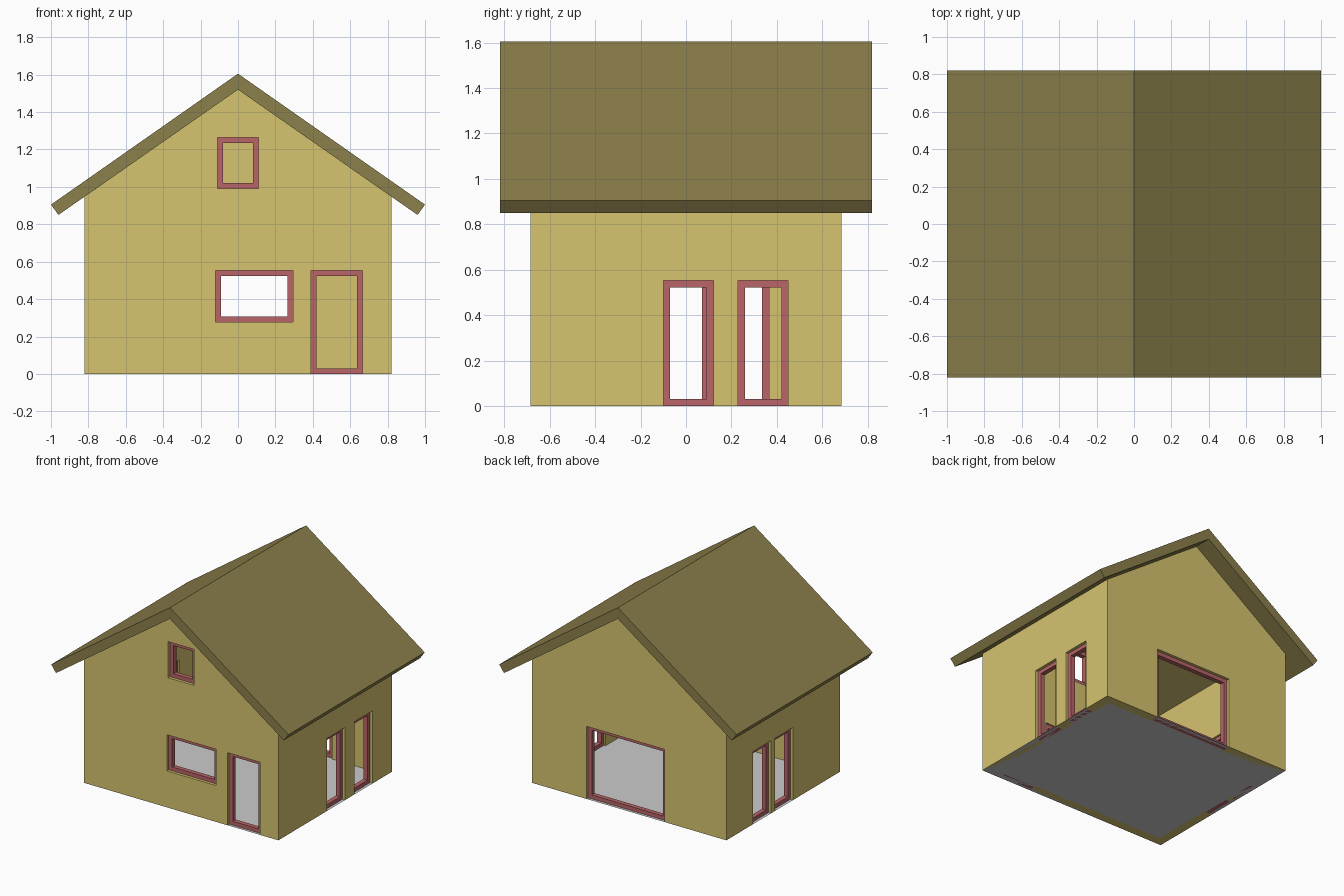
import bpy, bmesh

if "Cube" in bpy.data.objects:
    bpy.data.objects.remove(bpy.data.objects["Cube"])

HX, HY, T = 0.82, 0.685, 0.07      # half width, half depth, wall thickness
FW, REC, FD = 0.03, 0.022, 0.035   # frame width, recess, depth
APEX, SLOPE = 1.52, 0.698


def material(name, rgb):
    m = bpy.data.materials.new(name)
    m.diffuse_color = (*rgb, 1)
    m.use_nodes = True
    m.node_tree.nodes["Principled BSDF"].inputs["Base Color"].default_value = m.diffuse_color
    return m


def finish(bm, name, mat=None):
    bmesh.ops.recalc_face_normals(bm, faces=bm.faces)
    me = bpy.data.meshes.new(name)
    bm.to_mesh(me)
    bm.free()
    ob = bpy.data.objects.new(name, me)
    bpy.context.collection.objects.link(ob)
    if mat:
        me.materials.append(mat)
    return ob


def add_box(bm, p, q):
    vs = bmesh.ops.create_cube(bm, size=1)["verts"]
    for v in vs:
        v.co = [(a + b) / 2 + c * abs(b - a) for a, b, c in zip(p, q, v.co)]


def extrude_xz(name, profile, half_y, mat):
    bm = bmesh.new()
    face = bm.faces.new([bm.verts.new((x, -half_y, z)) for x, z in profile])
    ext = bmesh.ops.extrude_face_region(bm, geom=[face])["geom"]
    bmesh.ops.translate(bm, vec=(0, 2 * half_y, 0),
                        verts=[g for g in ext if isinstance(g, bmesh.types.BMVert)])
    return finish(bm, name, mat)


def cut(target, cutter):
    mod = target.modifiers.new("cut", "BOOLEAN")
    mod.operation, mod.solver, mod.object = "DIFFERENCE", "EXACT", cutter
    bpy.context.view_layer.objects.active = target
    bpy.ops.object.modifier_apply(modifier=mod.name)
    bpy.data.objects.remove(cutter)


wall_mat = material("wall_yellow", (0.67, 0.55, 0.16))
roof_mat = material("roof_olive", (0.26, 0.215, 0.07))
frame_mat = material("frame_red", (0.48, 0.13, 0.14))

# Position along a wall and depth inward -> world x, y
PLACE = {
    "front": lambda a, d: (a, -HY + d),
    "back": lambda a, d: (a, HY - d),
    "right": lambda a, d: (HX - d, a),
    "left": lambda a, d: (-HX + d, a),
}

# Openings: name, wall, start, end, bottom, top
OPENINGS = [
    ("front_window_frame", "front", -0.12, 0.295, 0.277, 0.553),
    ("front_door_frame", "front", 0.39, 0.665, 0, 0.553),
    ("attic_window_frame", "front", -0.11, 0.11, 0.99, 1.265),
    ("back_opening_frame", "back", -0.30, 0.36, 0, 0.553),
    ("right_door_frame_a", "right", -0.10, 0.12, 0, 0.553),
    ("right_door_frame_b", "right", 0.23, 0.45, 0, 0.553),
    ("left_door_frame_a", "left", -0.12, 0.10, 0, 0.553),
    ("left_door_frame_b", "left", 0.145, 0.365, 0, 0.553),
]

# Gabled wall shell, open to the roof
eave = APEX - HX * SLOPE
walls = extrude_xz("walls", [(-HX, 0), (HX, 0), (HX, eave), (0, APEX), (-HX, eave)],
                   HY, wall_mat)
bm = bmesh.new()
add_box(bm, (-HX + T, -HY + T, -1), (HX - T, HY - T, 3))
cut(walls, finish(bm, "room_cutter"))

# Door and window holes
bm = bmesh.new()
for _, side, a0, a1, z0, z1 in OPENINGS:
    p, q = PLACE[side](a0, -0.02), PLACE[side](a1, T + 0.02)
    add_box(bm, (*p, z0 if z0 else -0.05), (*q, z1))
cut(walls, finish(bm, "opening_cutter"))


# Rectangular frame ring set into an opening
def frame(name, side, a0, a1, z0, z1):
    bm = bmesh.new()
    loops = []
    for d in (REC, REC + FD):
        for w in (0, FW):
            loops.append([bm.verts.new((*PLACE[side](a, d), z)) for a, z in
                          ((a0 + w, z0 + w), (a1 - w, z0 + w),
                           (a1 - w, z1 - w), (a0 + w, z1 - w))])
    outer, inner, outer_back, inner_back = loops
    for l, m in ((outer, inner), (inner, inner_back),
                 (inner_back, outer_back), (outer_back, outer)):
        for i in range(4):
            j = (i + 1) % 4
            bm.faces.new((l[i], l[j], m[j], m[i]))
    finish(bm, name, frame_mat)


for spec in OPENINGS:
    frame(*spec)

# Roof: one chevron profile
half = [(0.96, 0.85), (1.0, 0.905)]
roof = [(0, APEX)] + half + [(0, 1.605)] + [(-x, z) for x, z in reversed(half)]
extrude_xz("roof", roof, 0.82, roof_mat)

# Floor sheet
bm = bmesh.new()
bm.faces.new([bm.verts.new((x * HX, y * HY, 0)) for x, y in
              ((-1, -1), (1, -1), (1, 1), (-1, 1))])
finish(bm, "floor")
